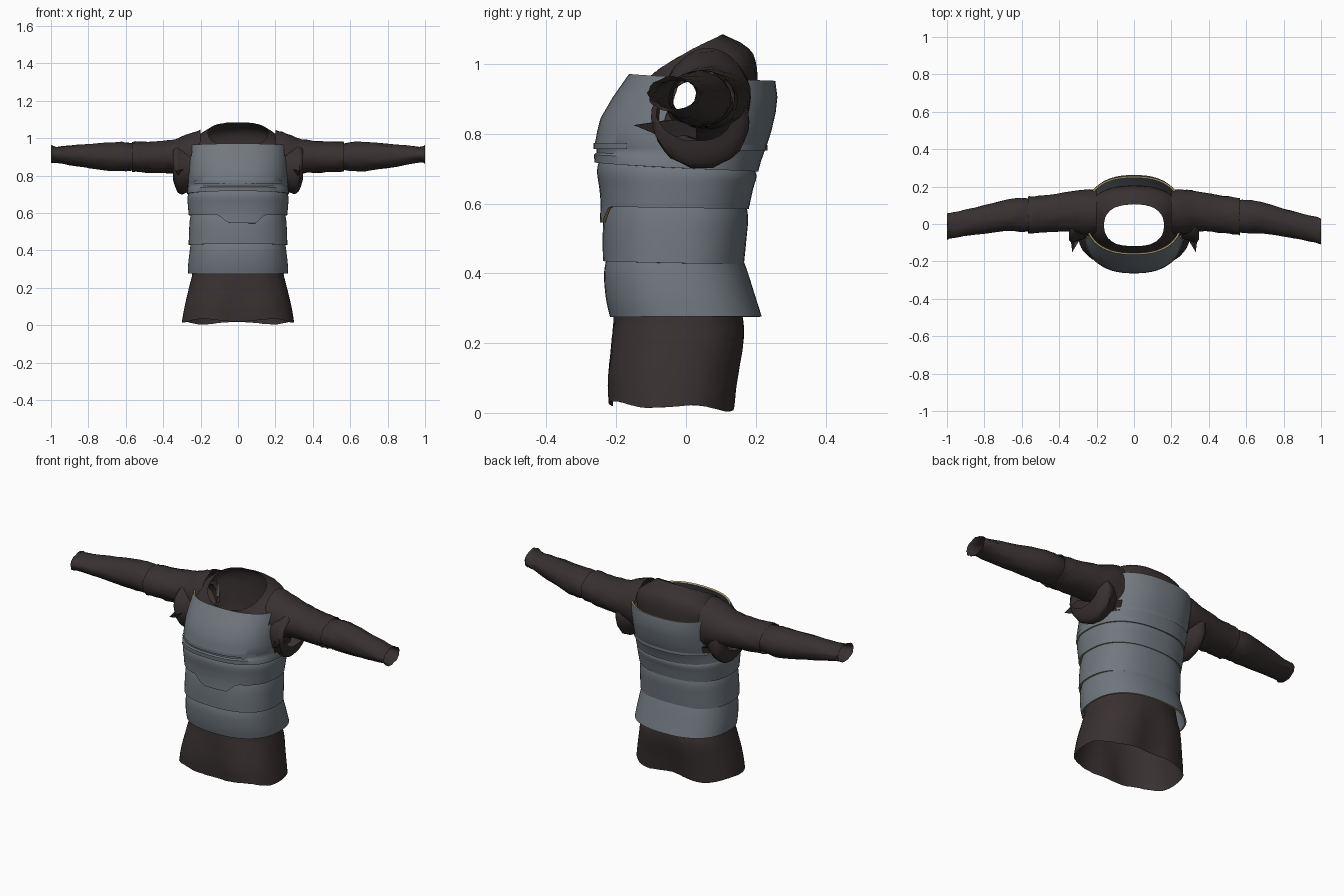
import bpy, math, random
from mathutils import Vector

if "Cube" in bpy.data.objects:
    bpy.data.objects.remove(bpy.data.objects["Cube"])

random.seed(4)
SEG = 64


def material(name, rgb):
    m = bpy.data.materials.new(name)
    m.diffuse_color = (*rgb, 1)
    m.use_nodes = True
    m.node_tree.nodes["Principled BSDF"].inputs["Base Color"].default_value = m.diffuse_color
    return m


CLOTH = material("dark brown cloth", (0.040, 0.030, 0.030))
PLATE = material("blue grey plate", (0.165, 0.188, 0.212))
TRIM = material("tan edge", (0.36, 0.29, 0.13))


def sp(v, e):
    return math.copysign(abs(v) ** e, v)


def body_ring(hx, yf, yb, zf, zb, n=2.4, dent=0.0):
    """Horizontal rounded section; height runs from zf in front to zb behind."""
    pts = []
    cy, hy = (yf + yb) / 2, (yb - yf) / 2
    for j in range(SEG):
        a = math.tau * j / SEG
        x, s = hx * sp(math.cos(a), 2 / n), sp(math.sin(a), 2 / n)
        s *= 1 - dent * math.exp(-(x / 0.09) ** 2)
        t = (s + 1) / 2
        pts.append(Vector((x, cy + hy * s, zf + (zb - zf) * t ** 0.75)))
    return pts


def arm_ring(x, y0, y1, z0, z1, seg=28):
    return [Vector((x, (y0 + y1) / 2 + (y1 - y0) / 2 * math.cos(math.tau * j / seg),
                    (z0 + z1) / 2 + (z1 - z0) / 2 * math.sin(math.tau * j / seg)))
            for j in range(seg)]


def refine(rings, k):
    """Smooth in-between rings."""
    out = []
    for i in range(len(rings) - 1):
        r0, r1 = rings[max(i - 1, 0)], rings[i]
        r2, r3 = rings[i + 1], rings[min(i + 2, len(rings) - 1)]
        for s in range(k):
            t = s / k
            out.append([0.5 * (2 * b + (c - a) * t + (2 * a - 5 * b + 4 * c - d) * t * t
                               + (3 * b - a - 3 * c + d) * t ** 3)
                        for a, b, c, d in zip(r0, r1, r2, r3)])
    return out + [rings[-1]]


def loft(name, rings, mats, keep=None, thick=0.0, flip=False, wrinkle=0.0):
    n = len(rings[0])
    verts = [v for r in rings for v in r]
    faces = []
    for i in range(len(rings) - 1):
        for j in range(n):
            k = (j + 1) % n
            f = [i * n + j, i * n + k, (i + 1) * n + k, (i + 1) * n + j]
            c = sum((verts[q] for q in f), Vector()) / 4
            if keep is None or keep(c):
                faces.append(f[::-1] if flip else f)
    if wrinkle:
        verts = [v + Vector((0, random.uniform(-1, 1), random.uniform(-1, 1))) * wrinkle
                 for v in verts]
    used = sorted({q for f in faces for q in f})
    remap = {q: i for i, q in enumerate(used)}
    me = bpy.data.meshes.new(name)
    me.from_pydata([verts[q] for q in used], [], [[remap[q] for q in f] for f in faces])
    ob = bpy.data.objects.new(name, me)
    bpy.context.collection.objects.link(ob)
    for m in mats:
        me.materials.append(m)
    bpy.ops.object.select_all(action='DESELECT')
    ob.select_set(True)
    bpy.context.view_layer.objects.active = ob
    if thick:
        s = ob.modifiers.new("thickness", 'SOLIDIFY')
        s.thickness, s.offset = thick, -1
        s.material_offset_rim = 1
        bpy.ops.object.modifier_apply(modifier=s.name)
    bpy.ops.object.shade_smooth_by_angle(angle=math.radians(40))
    return ob


# Shirt body with open hem, neck and armholes
shirt = [body_ring(*r) for r in (
    (.300, -.235, .150, .030, .010, 2.4, .14),
    (.285, -.235, .160, .110, .100, 2.4, .10),
    (.258, -.220, .175, .220, .215, 2.4, .05),
    (.242, -.208, .160, .290, .290),
    (.236, -.212, .140, .440, .440),
    (.236, -.212, .150, .600, .600),
    (.245, -.230, .175, .710, .700),
    (.245, -.205, .200, .800, .800),
    (.248, -.150, .205, .890, .910),
    (.250, -.125, .203, .925, .990),
    (.215, -.118, .180, .940, 1.045),
    (.160, -.120, .105, .945, 1.085))]
for j, v in enumerate(shirt[0]):                      # wavy hem
    v.z += 0.007 * math.sin(5 * math.tau * j / SEG)
loft("shirt_body", refine(shirt, 3), [CLOTH], wrinkle=.0012,
     keep=lambda c: not (abs(c.x) > .19 and math.hypot(c.y - .05, c.z - .89) < .09))

# Sleeves: draped armhole, upper sleeve, forearm sleeve
SLEEVES = {
    "armhole_drape": ((.235, -.07, .15, .73, .96), (.300, -.09, .18, .70, .97),
                      (.330, -.10, .165, .725, .965), (.347, -.085, .14, .78, .95)),
    "upper_sleeve": ((.200, -.06, .185, .76, 1.045), (.260, -.06, .185, .785, 1.025),
                     (.340, -.04, .175, .812, .995), (.450, -.045, .155, .815, .982),
                     (.530, -.055, .143, .820, .982), (.568, -.060, .140, .822, .980)),
    "forearm_sleeve": ((.545, -.045, .125, .832, .968), (.600, -.050, .130, .825, .978),
                       (.680, -.050, .118, .825, .978), (.850, -.075, .068, .848, .965),
                       (.970, -.098, .038, .870, .955), (1.00, -.110, .030, .866, .964))}
for side, label in ((1, "right"), (-1, "left")):
    for name, rows in SLEEVES.items():
        rings = refine([arm_ring(*r) for r in rows], 3)
        for r in rings:
            for v in r:
                if side < 0:                          # left arm swings slightly back
                    v.y += .025 * max(0, v.x - .4) / .6
                v.x *= side
        loft(f"{label}_{name}", rings, [CLOTH], flip=side < 0, wrinkle=.003)
    # Loose cloth flap in front of the armpit
    flap = [[Vector((side * x, y, z + dz)) for x, y, z in
             ((.27, -.05, .84), (.33, -.15, .825), (.345, -.03, .84), (.32, .03, .82))]
            for dz in (-.03, 0)]
    flap[0] = [v + (Vector((side * .3, .03, .78)) - v) * .5 for v in flap[0]]
    loft(f"{label}_armpit_flap", flap, [CLOTH], flip=side < 0)

# Overlapping plate bands around the waist, each listed bottom to top
BANDS = {
    "lower_band": ((.268, -.218, .217, .275, .277), (.266, -.230, .200, .330, .330),
                   (.258, -.235, .178, .400, .400), (.250, -.226, .160, .450, .450)),
    "middle_band": ((.264, -.238, .166, .435, .426), (.262, -.239, .173, .500, .495),
                    (.258, -.236, .178, .560, .560), (.248, -.226, .170, .610, .605)),
    "upper_band": ((.263, -.244, .180, .592, .585), (.268, -.248, .192, .640, .640),
                   (.270, -.255, .202, .695, .680), (.258, -.245, .190, .735, .710))}
for name, rows in BANDS.items():
    rings = refine([body_ring(*r) for r in rows], 4)
    if name == "upper_band":                          # tab hanging at the front centre
        for v in rings[0]:
            if v.y < 0:
                w = min(1, max(0, (.125 - abs(v.x - .02)) / .05))
                v.z -= .046 * w
                v.y -= .003 * w
    loft(name, rings, [PLATE, TRIM], thick=.008)

# Chest and back plate, cut away under the arms
chest = [body_ring(*r) for r in (
    (.272, -.262, .207, .718, .692), (.270, -.264, .216, .740, .725),
    (.268, -.257, .219, .746, .732), (.267, -.257, .226, .762, .752),
    (.268, -.262, .229, .768, .758), (.267, -.254, .244, .810, .805),
    (.266, -.245, .257, .845, .860), (.265, -.210, .262, .905, .905),
    (.262, -.163, .256, .972, .952))]
loft("chest_and_back_plate", chest, [PLATE, TRIM], thick=.010,
     keep=lambda c: c.z < .745 or c.y < -.055 or c.y > .15)

# Thin fastening strips on chest and back
for name, sgn, z, y in (("chest_strip", -1, .765, -.262), ("back_strip", 1, .76, .229)):
    rows = []
    for dz in (-.008, .008):
        rows.append([v for v in body_ring(.272, -.265, .233, z + dz, z + dz)])
    loft(name, rows, [PLATE], keep=lambda c, s=sgn: c.y * s > .1 and abs(c.x) < .23)
